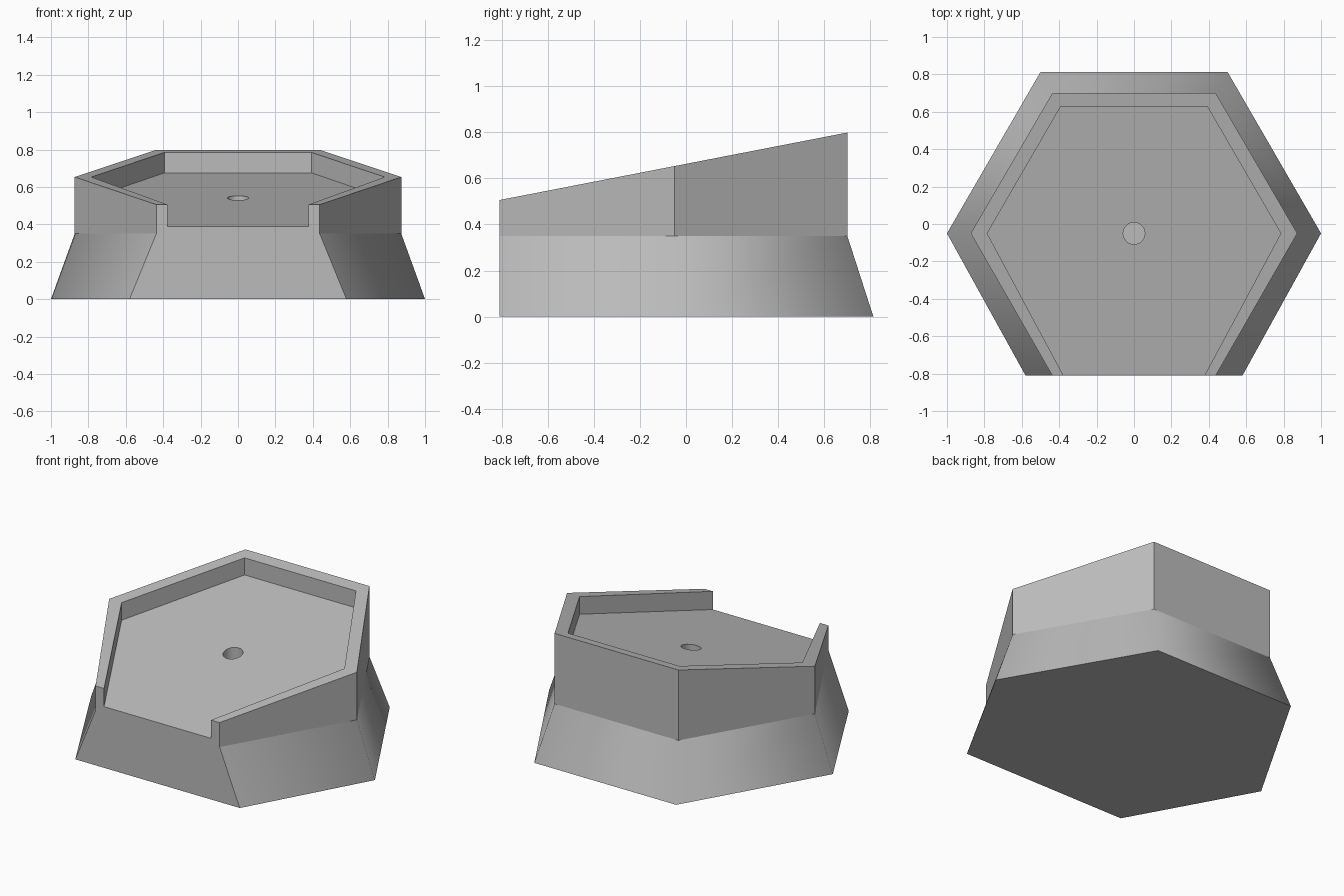
import bpy, bmesh, math

cube = bpy.data.objects.get("Cube")
if cube:
    bpy.data.objects.remove(cube)

FRONT, MID, CENTRE = -0.81, 0.35, -0.05


def rim_z(y):
    return 0.663 + 0.194 * y


def floor_z(y):
    return 0.551 + 0.199 * y


grey = bpy.data.materials.new("plain_grey")
grey.use_nodes = True
colour = (0.5, 0.5, 0.5, 1)
grey.diffuse_color = colour
grey.node_tree.nodes["Principled BSDF"].inputs["Base Color"].default_value = colour

bm = bmesh.new()


def ring(radius, front_x, back_y, height):
    """Hexagon with its front corner cut off flat, from front right round the back."""
    half = [(front_x, FRONT), (radius, CENTRE), (radius / 2, back_y)]
    pts = half + [(-x, y) for x, y in reversed(half)]
    return [bm.verts.new((x, y, height(y))) for x, y in pts]


def walls(lower, upper, smooth=False):
    for i in range(len(lower) - 1):
        f = bm.faces.new((lower[i], lower[i + 1], upper[i + 1], upper[i]))
        f.smooth = smooth


# Outer skirt, upright wall, sloping rim and recess
base = ring(1.0, 0.58, 0.813, lambda y: 0)
waist = ring(0.873, 0.437, 0.70, lambda y: MID)
rim = ring(0.873, 0.437, 0.70, rim_z)
lip = ring(0.785, 0.377, 0.627, rim_z)
tray = ring(0.785, 0.377, 0.627, floor_z)
walls(base, waist, smooth=True)
walls(waist, rim)
walls(rim, lip)
walls(lip, tray)
bm.faces.new(base)

# Flat front with the notch opening into the tray
right = [r[0] for r in (base, waist, rim, lip, tray)]
left = [r[-1] for r in (base, waist, rim, lip, tray)]
bm.faces.new(right + left[::-1])

# Round blind hole in the sloping tray floor
hole_top, hole_bottom = [], []
for i in range(32):
    a = math.tau * i / 32
    x, y = 0.058 * math.cos(a), CENTRE + 0.058 * math.sin(a)
    hole_top.append(bm.verts.new((x, y, floor_z(y))))
    hole_bottom.append(bm.verts.new((x, y, MID)))
walls(hole_top + hole_top[:1], hole_bottom + hole_bottom[:1], smooth=True)
bm.faces.new(hole_bottom)


def loop_edges(verts):
    pairs = zip(verts, verts[1:] + verts[:1])
    return [bm.edges.get(p) or bm.edges.new(p) for p in pairs]


bmesh.ops.triangle_fill(bm, use_beauty=True,
                        edges=loop_edges(tray) + loop_edges(hole_top))
bmesh.ops.recalc_face_normals(bm, faces=bm.faces)

# Keep every edge crisp except those between two smooth faces
for e in bm.edges:
    e.smooth = all(f.smooth for f in e.link_faces)

mesh = bpy.data.meshes.new("sloped_hexagon_stand")
bm.to_mesh(mesh)
bm.free()
mesh.materials.append(grey)
stand = bpy.data.objects.new("sloped_hexagon_stand", mesh)
bpy.context.collection.objects.link(stand)
